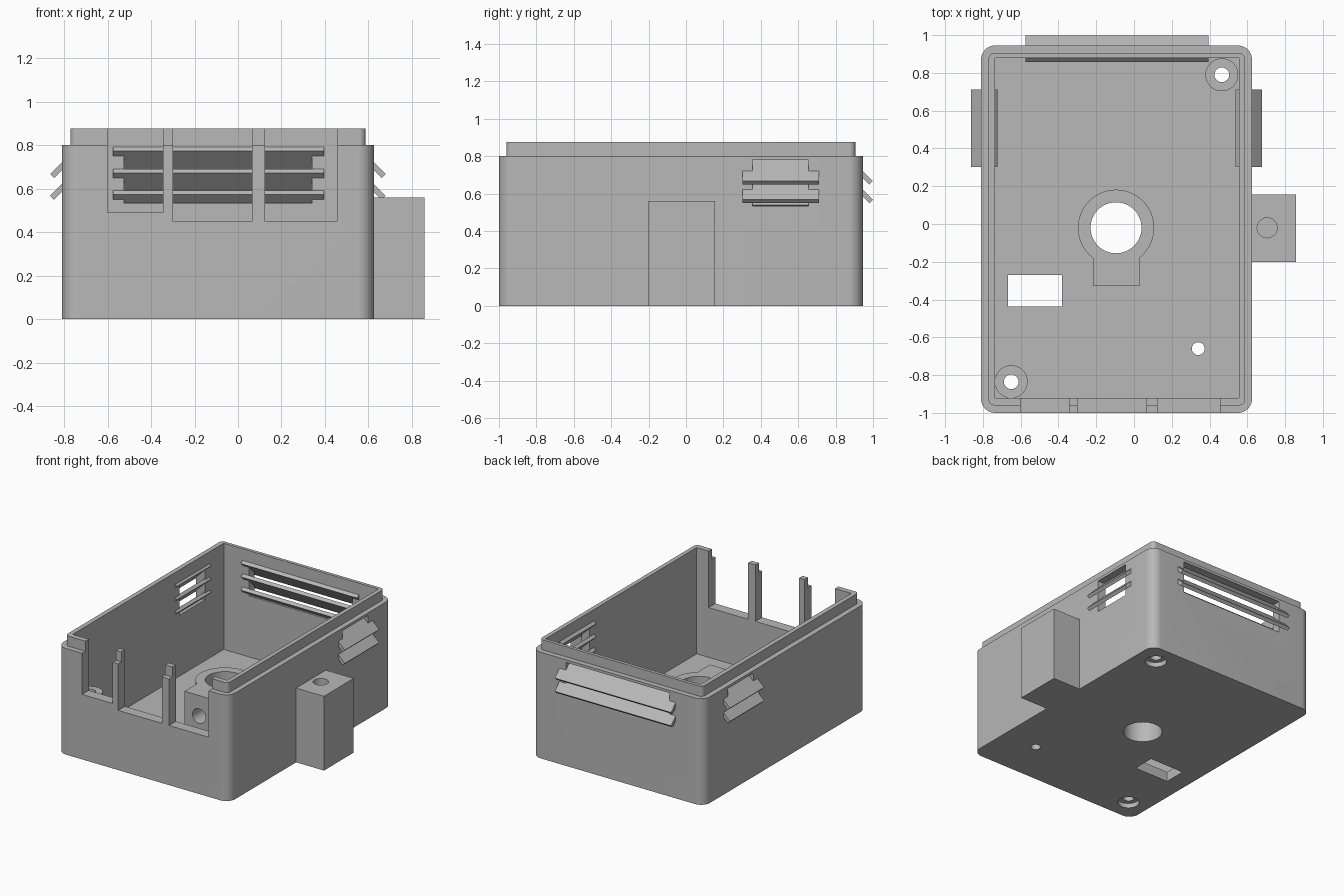
import bpy, bmesh, math
from mathutils import Matrix, Vector

if "Cube" in bpy.data.objects:
    bpy.data.objects.remove(bpy.data.objects["Cube"], do_unlink=True)

grey = bpy.data.materials.new("light grey plastic")
grey.use_nodes = True
COLOUR = (0.48, 0.48, 0.48, 1)
grey.diffuse_color = COLOUR
grey.node_tree.nodes["Principled BSDF"].inputs["Base Color"].default_value = COLOUR


def make(name, bm):
    bmesh.ops.recalc_face_normals(bm, faces=bm.faces)
    mesh = bpy.data.meshes.new(name)
    bm.to_mesh(mesh)
    bm.free()
    mesh.materials.append(grey)
    ob = bpy.data.objects.new(name, mesh)
    bpy.context.collection.objects.link(ob)
    return ob


def box(name, x, y, z, radius=0):
    """Box from (min, max) ranges, with optional rounded vertical edges."""
    bm = bmesh.new()
    bmesh.ops.create_cube(bm, size=1)
    for v in bm.verts:
        v.co = [r[0] if c < 0 else r[1] for r, c in zip((x, y, z), v.co)]
    if radius:
        upright = [e for e in bm.edges
                   if abs(e.verts[0].co.z - e.verts[1].co.z) > 0.01]
        bmesh.ops.bevel(bm, geom=upright, offset=radius, segments=10,
                        profile=0.5, affect='EDGES')
    return make(name, bm)


def cylinder(name, start, end, r):
    start, end = Vector(start), Vector(end)
    axis = end - start
    turn = axis.to_track_quat('Z', 'Y').to_matrix().to_4x4()
    bm = bmesh.new()
    bmesh.ops.create_cone(bm, cap_ends=True, segments=48, radius1=r, radius2=r,
                          depth=axis.length,
                          matrix=Matrix.Translation((start + end) / 2) @ turn)
    return make(name, bm)


def combine(target, other, operation):
    mod = target.modifiers.new("bool", 'BOOLEAN')
    mod.operation, mod.solver, mod.object = operation, 'EXACT', other
    bpy.context.view_layer.objects.active = target
    bpy.ops.object.modifier_apply(modifier=mod.name)
    bpy.data.objects.remove(other, do_unlink=True)


def add(other):
    combine(case, other, 'UNION')


def cut(other):
    combine(case, other, 'DIFFERENCE')


FLOOR = 0.075
LEFT, RIGHT, FRONT, BACK = -0.81, 0.625, -1.0, 0.945

# Outer case with the stepped lip and the open cavity
case = box("case", (LEFT, RIGHT), (FRONT, BACK), (0, 0.8), 0.075)
add(box("lip", (-0.77, 0.587), (-0.96, 0.905), (0.6, 0.876), 0.03))
cut(box("cavity", (-0.735, 0.555), (-0.92, 0.88), (FLOOR, 1)))

# Connector notches in the front wall
for x0, x1, z0 in ((-0.6, -0.345, 0.49), (-0.3, 0.065, 0.45), (0.125, 0.455, 0.45)):
    cut(box("notch", (x0, x1), (-1.1, -0.9), (z0, 1)))

# Vent windows in the two sides and the back
WINDOW = (0.535, 0.78)
cut(box("side_window_l", (0.5, 0.7), (0.355, 0.655), WINDOW))
cut(box("side_window_r", (-0.9, -0.7), (0.355, 0.655), WINDOW))
cut(box("back_window", (-0.525, 0.34), (0.8, 1.1), WINDOW))

# Side block with a blind hole in its top
add(box("side_block", (0.58, 0.857), (-0.2, 0.155), (0, 0.56)))
cut(cylinder("side_hole", (0.705, -0.02, 0.25), (0.705, -0.02, 0.7), 0.053))

# Central collar with its clamp block, bore and cross hole
cx, cy = -0.095, -0.02
add(cylinder("collar", (cx, cy, 0.03), (cx, cy, 0.36), 0.202))
add(box("clamp", (-0.217, 0.03), (-0.328, cy), (0.03, 0.36)))
cut(cylinder("bore", (cx, cy, -0.1), (cx, cy, 0.6), 0.135))
cut(cylinder("cross_hole", (cx, -0.5, 0.205), (cx, cy, 0.205), 0.055))

# Corner screw posts with counterbored holes
for x, y in ((0.465, 0.79), (-0.65, -0.835)):
    add(cylinder("post", (x, y, 0.03), (x, y, 0.435), 0.087))
    cut(cylinder("screw_hole", (x, y, -0.1), (x, y, 0.6), 0.039))
    cut(cylinder("counterbore", (x, y, -0.1), (x, y, 0.035), 0.075))

# Openings in the floor
cut(box("floor_slot", (-0.667, -0.382), (-0.437, -0.27), (-0.1, 0.2)))
cut(cylinder("floor_hole", (0.34, -0.66, -0.1), (0.34, -0.66, 0.2), 0.034))

bpy.ops.object.select_all(action='DESELECT')
case.select_set(True)
bpy.context.view_layer.objects.active = case
bpy.ops.object.shade_smooth_by_angle(angle=math.radians(30))


def louvre(name, centre, outward, width, face):
    """Slats sloping down and outward through a wall whose outside is at face."""
    out = Vector(outward)
    side = out.cross(Vector((0, 0, 1)))
    slope = (out - Vector((0, 0, 1))).normalized()
    normal = (out + Vector((0, 0, 1))).normalized()
    for i, length in enumerate((0.175, 0.175, 0.075)):
        inner = centre + out * (face - 0.079) + Vector((0, 0, 0.782 - 0.1 * i))
        mid = inner + slope * length / 2
        bm = bmesh.new()
        bmesh.ops.create_cube(bm, size=1)
        for v in bm.verts:
            v.co = (mid + side * v.co.x * width + slope * v.co.y * length
                    + normal * v.co.z * 0.026)
        make(f"{name}_slat_{i + 1}", bm)


louvre("left_vent", Vector((0, 0.507, 0)), (1, 0, 0), 0.41, RIGHT)
louvre("right_vent", Vector((0, 0.507, 0)), (-1, 0, 0), 0.41, -LEFT)
louvre("back_vent", Vector((-0.09, 0, 0)), (0, 1, 0), 0.97, BACK)
